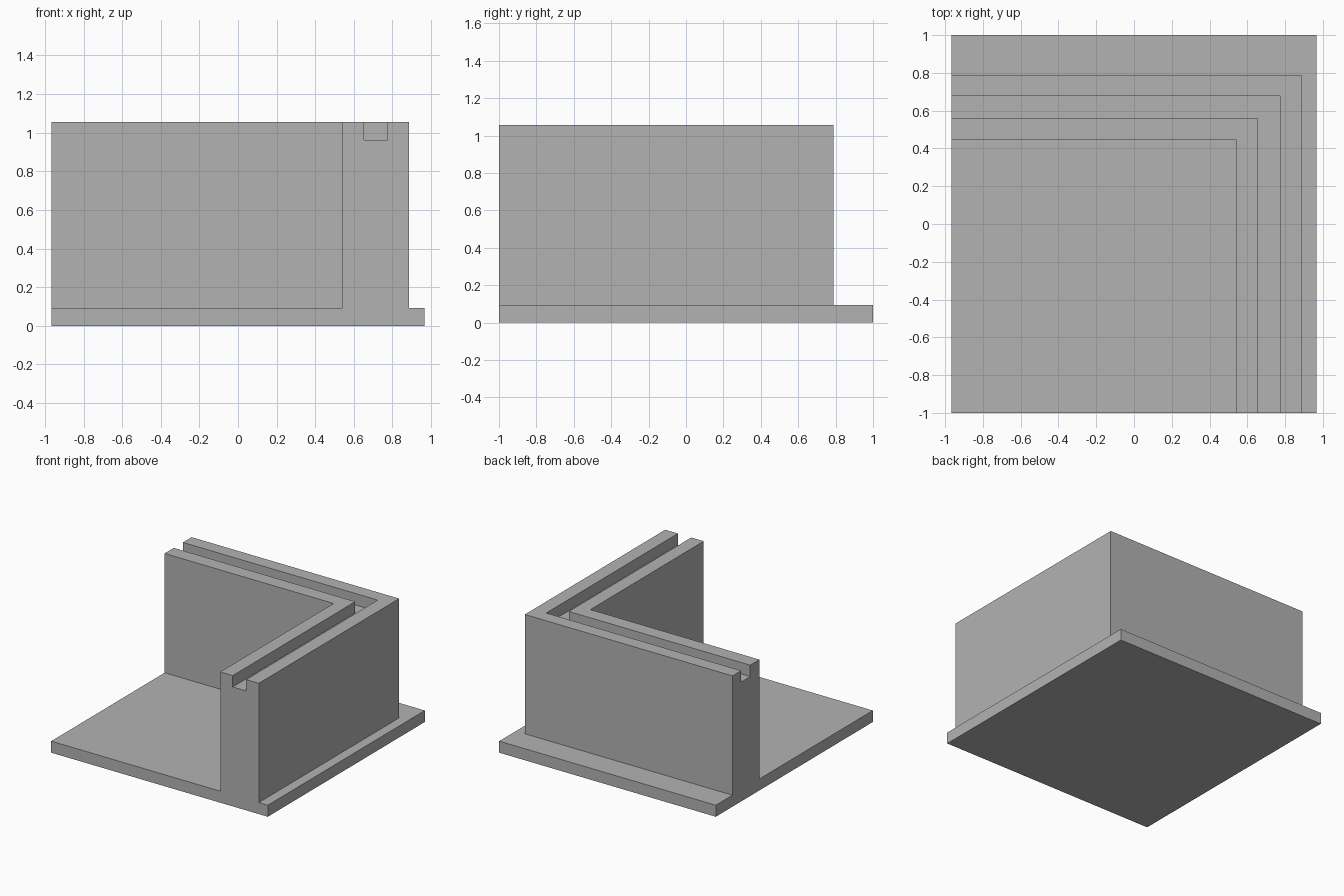
import bpy, bmesh

if "Cube" in bpy.data.objects:
    bpy.data.objects.remove(bpy.data.objects["Cube"])

X0, Y0 = -0.966, -1.0          # open ends of the corner

# Cross-section swept round the corner: (corner x, corner y, z)
profile = [
    (X0, Y0, 0.093),           # floor
    (0.542, 0.444, 0.093), (0.542, 0.444, 1.055),   # inner wall face
    (0.653, 0.561, 1.055), (0.653, 0.561, 0.963),   # groove
    (0.773, 0.677, 0.963), (0.773, 0.677, 1.055),
    (0.886, 0.788, 1.055), (0.886, 0.788, 0.093),   # outer wall face
    (0.966, 1.0, 0.093), (0.966, 1.0, 0.0),         # base rim
    (X0, Y0, 0.0),             # underside
]

bm = bmesh.new()
left = [bm.verts.new((X0, y, z)) for x, y, z in profile]
corner = [bm.verts.new((x, y, z)) for x, y, z in profile]
front = [bm.verts.new((x, Y0, z)) for x, y, z in profile]

# Two mitred legs, then the end caps
for a, b in ((left, corner), (corner, front)):
    for i in range(len(profile) - 1):
        bm.faces.new((a[i], b[i], b[i + 1], a[i + 1]))
bm.faces.new(left)
bm.faces.new(front[::-1])

bmesh.ops.remove_doubles(bm, verts=bm.verts[:], dist=0.0001)
bmesh.ops.dissolve_limit(bm, angle_limit=0.01, verts=bm.verts[:], edges=bm.edges[:])
bmesh.ops.recalc_face_normals(bm, faces=bm.faces[:])

mesh = bpy.data.meshes.new("grooved_corner_wall")
bm.to_mesh(mesh)
bm.free()

grey = bpy.data.materials.new("plain grey")
grey.diffuse_color = (0.45, 0.45, 0.45, 1.0)
grey.use_nodes = True
grey.node_tree.nodes["Principled BSDF"].inputs["Base Color"].default_value = grey.diffuse_color
mesh.materials.append(grey)
wall = bpy.data.objects.new("grooved_corner_wall", mesh)
bpy.context.collection.objects.link(wall)
